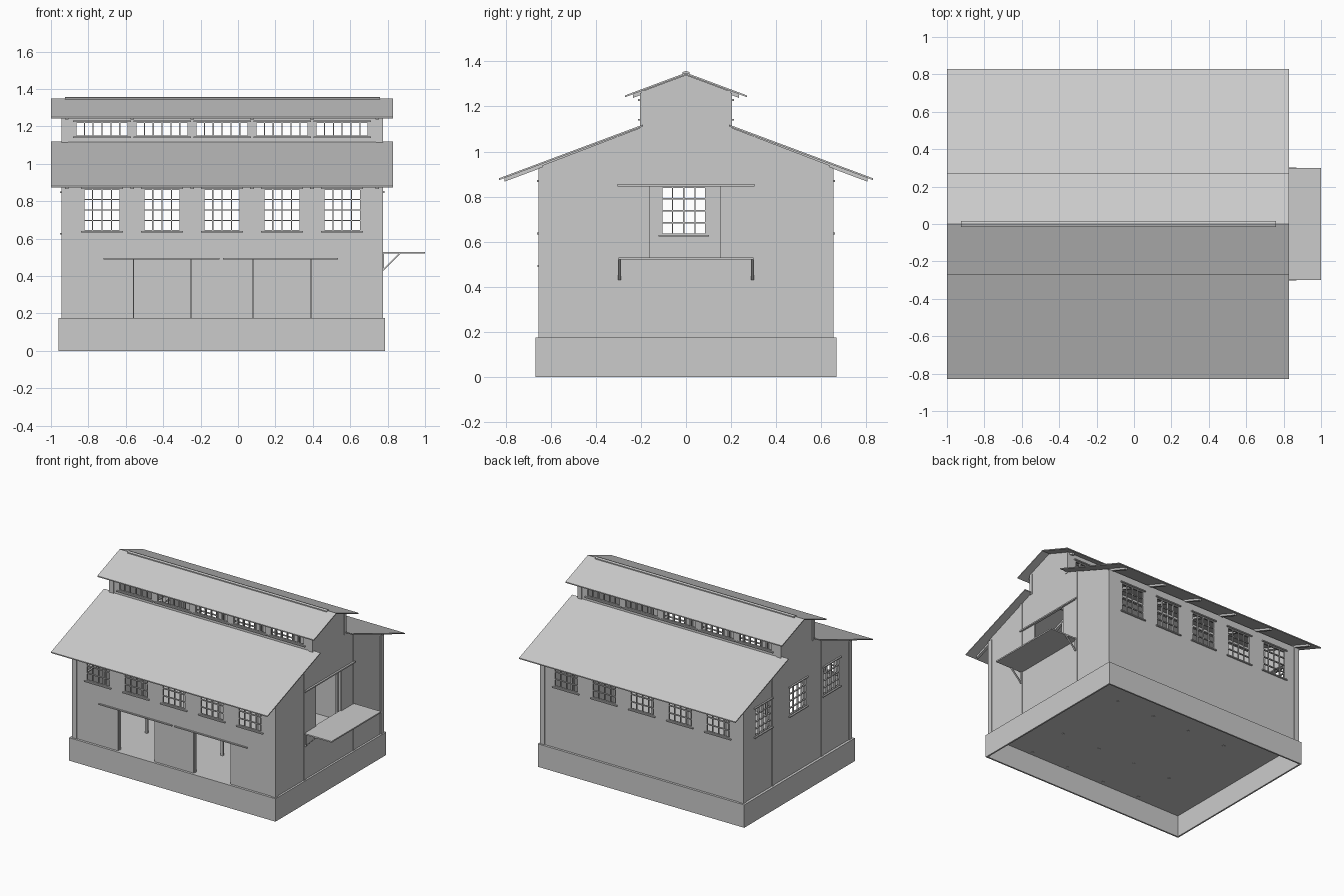
import bpy, bmesh
from mathutils import Vector

old = bpy.data.objects.get("Cube")
if old:
    bpy.data.objects.remove(old, do_unlink=True)

grey = bpy.data.materials.new("plain_grey")
grey.use_nodes = True
tone = (0.6, 0.6, 0.6, 1)
grey.diffuse_color = tone
grey.node_tree.nodes["Principled BSDF"].inputs["Base Color"].default_value = tone


def finish(name, bm):
    bmesh.ops.recalc_face_normals(bm, faces=bm.faces)
    mesh = bpy.data.meshes.new(name)
    bm.to_mesh(mesh)
    bm.free()
    mesh.materials.append(grey)
    ob = bpy.data.objects.new(name, mesh)
    bpy.context.scene.collection.objects.link(ob)
    return ob


def prism(bm, pts, x0, x1):
    """Extrude a (y, z) outline along x."""
    face = bm.faces.new([bm.verts.new((x0, y, z)) for y, z in pts])
    new = bmesh.ops.extrude_face_region(bm, geom=[face])["geom"]
    bmesh.ops.translate(bm, verts=[g for g in new if isinstance(g, bmesh.types.BMVert)],
                        vec=Vector((x1 - x0, 0, 0)))


def box(bm, x0, x1, y0, y1, z0, z1):
    prism(bm, [(y0, z0), (y1, z0), (y1, z1), (y0, z1)], x0, x1)


def slab(bm, axis, pos, half, u0, u1, z0, z1):
    """Box lying in a wall plane: axis 'y' for long walls, 'x' for end walls."""
    if axis == 'y':
        box(bm, u0, u1, pos - half, pos + half, z0, z1)
    else:
        box(bm, pos - half, pos + half, u0, u1, z0, z1)


def cut(wall, axis, pos, holes):
    bm = bmesh.new()
    for u0, u1, z0, z1 in holes:
        slab(bm, axis, pos, 0.05, u0, u1, z0, z1)
    cutter = finish("opening_cutter", bm)
    cutter.hide_render = True
    mod = wall.modifiers.new("openings", 'BOOLEAN')
    mod.operation, mod.solver, mod.object = 'DIFFERENCE', 'EXACT', cutter
    deps = bpy.context.evaluated_depsgraph_get()
    mesh = bpy.data.meshes.new_from_object(wall.evaluated_get(deps))
    wall.modifiers.clear()
    wall.data = mesh
    bpy.data.objects.remove(cutter, do_unlink=True)


def window(bm, axis, pos, u0, u1, z0, z1, cols, rows, trim=0.012, bar=0.003):
    """Glazing bars with a border, plus a sill and lintel."""
    for i in range(cols + 1):
        u = u0 + (u1 - u0) * i / cols
        w = bar if 0 < i < cols else 2 * bar
        slab(bm, axis, pos, 0.006, u - w, u + w, z0, z1)
    for i in range(rows + 1):
        z = z0 + (z1 - z0) * i / rows
        w = bar if 0 < i < rows else 2 * bar
        slab(bm, axis, pos, 0.006, u0, u1, z - w, z + w)
    for z in (z0 - 0.008, z1):
        slab(bm, axis, pos, 0.018, u0 - trim, u1 + trim, z, z + 0.008)


MID = -0.085                       # building centre along x
X0, X1, Y = -0.94, 0.77, 0.65      # outer wall faces
FLOOR, SLOPE = 0.175, 0.373
BAYS = [MID + 0.321 * i for i in range(-2, 3)]
FRAMES = [-0.915, -0.565, -0.245, 0.075, 0.395, 0.745]


def roof_z(y):
    return 1.12 - SLOPE * (abs(y) - 0.19)


def top_z(y):
    return 1.35 - SLOPE * abs(y)


# Hollow plinth and floor
bm = bmesh.new()
for s in (-1, 1):
    slab(bm, 'y', s * 0.662, 0.006, -0.96, 0.785, 0, FLOOR)
for x in (-0.954, 0.779):
    slab(bm, 'x', x, 0.006, -0.668, 0.668, 0, FLOOR)
finish("plinth", bm)
bm = bmesh.new()
box(bm, -0.958, 0.783, -0.666, 0.666, FLOOR - 0.01, FLOOR)
finish("floor", bm)

# Long walls with five windows each, doorways on the front
side_holes = [(c - 0.1, c + 0.1, 0.64, 0.865) for c in BAYS]
doors = [(-0.56, -0.25, FLOOR - 0.02, 0.49), (0.08, 0.39, FLOOR - 0.02, 0.49)]
for s, name in ((-1, "front"), (1, "back")):
    bm = bmesh.new()
    slab(bm, 'y', s * (Y - 0.006), 0.006, X0, X1, FLOOR, 0.93)
    wall = finish(name + "_wall", bm)
    cut(wall, 'y', s * Y, side_holes + (doors if s < 0 else []))
    bm = bmesh.new()
    for hole in side_holes:
        window(bm, 'y', s * (Y - 0.006), *hole, 4, 4)
    finish(name + "_windows", bm)

# Gabled end walls
half = [(Y - 0.012, FLOOR), (Y - 0.012, roof_z(Y) - 0.01), (0.2, roof_z(0.2) - 0.01),
        (0.2, top_z(0.2) - 0.01), (0, top_z(0) - 0.01)]
outline = half + [(-y, z) for y, z in reversed(half[:-1])]
end_windows = [(c - 0.1, c + 0.1, 0.63, 0.845) for c in (-0.41, -0.01, 0.41)]
for x0, name, holes in ((X0, "right_end", end_windows),
                        (X1 - 0.012, "left_end", [(-0.16, 0.15, 0.53, 0.85)])):
    bm = bmesh.new()
    prism(bm, outline, x0, x0 + 0.012)
    wall = finish(name + "_wall", bm)
    cut(wall, 'x', x0, holes)
bm = bmesh.new()
for hole in end_windows:
    window(bm, 'x', X0 + 0.006, *hole, 4, 4)
finish("end_windows", bm)

# Clerestory walls with strip windows
strips = [(c - 0.142, c + 0.142, 1.145, 1.225) for c in BAYS]
for s, name in ((-1, "front"), (1, "back")):
    bm = bmesh.new()
    slab(bm, 'y', s * 0.194, 0.006, X0, X1, 1.08, 1.27)
    wall = finish(name + "_clerestory_wall", bm)
    cut(wall, 'y', s * 0.194, strips)
    bm = bmesh.new()
    for strip in strips:
        window(bm, 'y', s * 0.194, *strip, 6, 1)
    finish(name + "_clerestory_windows", bm)

# Corner and end-wall posts
bm = bmesh.new()
for x0 in (X0 - 0.005, X1 - 0.032):
    for s in (-1, 1):
        slab(bm, 'y', s * (Y - 0.014), 0.019, x0, x0 + 0.037, FLOOR, 0.925)
        slab(bm, 'y', s * 0.298, 0.01, x0, x0 + 0.037, FLOOR, roof_z(0.3) - 0.01)
        slab(bm, 'y', s * 0.193, 0.012, x0, x0 + 0.037, 1.1, 1.26)
finish("outer_posts", bm)

# Interior columns
bm = bmesh.new()
for x in FRAMES[1:-1]:
    for s in (-1, 1):
        slab(bm, 'y', s * 0.295, 0.009, x - 0.009, x + 0.009, FLOOR - 0.012, roof_z(0.295) - 0.01)
        slab(bm, 'y', s * 0.628, 0.009, x - 0.009, x + 0.009, FLOOR - 0.012, 0.92)
finish("columns", bm)

# Roof sheets and rafters
sheets, rafters = bmesh.new(), bmesh.new()
for s in (-1, 1):
    for height, y0, y1, y2 in ((roof_z, 0.19, 0.83, 0.805), (top_z, 0, 0.27, 0.235)):
        a, b, c = height(y0), height(y1), height(y2)
        prism(sheets, [(s * y0, a), (s * y1, b), (s * y1, b - 0.008), (s * y0, a - 0.008)], -1, 0.83)
        for x in FRAMES:
            prism(rafters, [(s * y0, a - 0.008), (s * y2, c - 0.008),
                            (s * y2, c - 0.024), (s * y0, a - 0.024)], x - 0.01, x + 0.01)
finish("roof_sheets", sheets)
finish("rafters", rafters)
bm = bmesh.new()
prism(bm, [(-0.015, 1.345), (0.015, 1.345), (0.015, 1.353), (0, 1.358), (-0.015, 1.353)], -0.925, 0.76)
finish("ridge_cap", bm)

# Loading platform with diagonal braces
bm = bmesh.new()
box(bm, X1 - 0.01, 1.0, -0.3, 0.3, 0.52, 0.53)
finish("platform", bm)
bm = bmesh.new()
for y in (-0.295, 0.295):
    box(bm, X1, X1 + 0.01, y - 0.006, y + 0.006, 0.43, 0.52)
    box(bm, X1, X1 + 0.009, y - 0.006, y + 0.006, 0, 0.01)
    bm.verts.ensure_lookup_table()
    for v in bm.verts[-8:]:      # shear the strut outwards
        top = v.co.z > 0.005
        v.co.x += 0.09 if top else 0
        v.co.z = 0.52 if top else 0.43
finish("platform_braces", bm)

# Sliding door rails
bm = bmesh.new()
for x0, x1 in ((-0.72, -0.1), (-0.08, 0.535)):
    slab(bm, 'y', -Y - 0.004, 0.006, x0, x1, 0.488, 0.496)
slab(bm, 'x', X1 + 0.006, 0.008, -0.305, 0.305, 0.845, 0.855)
finish("door_rails", bm)
